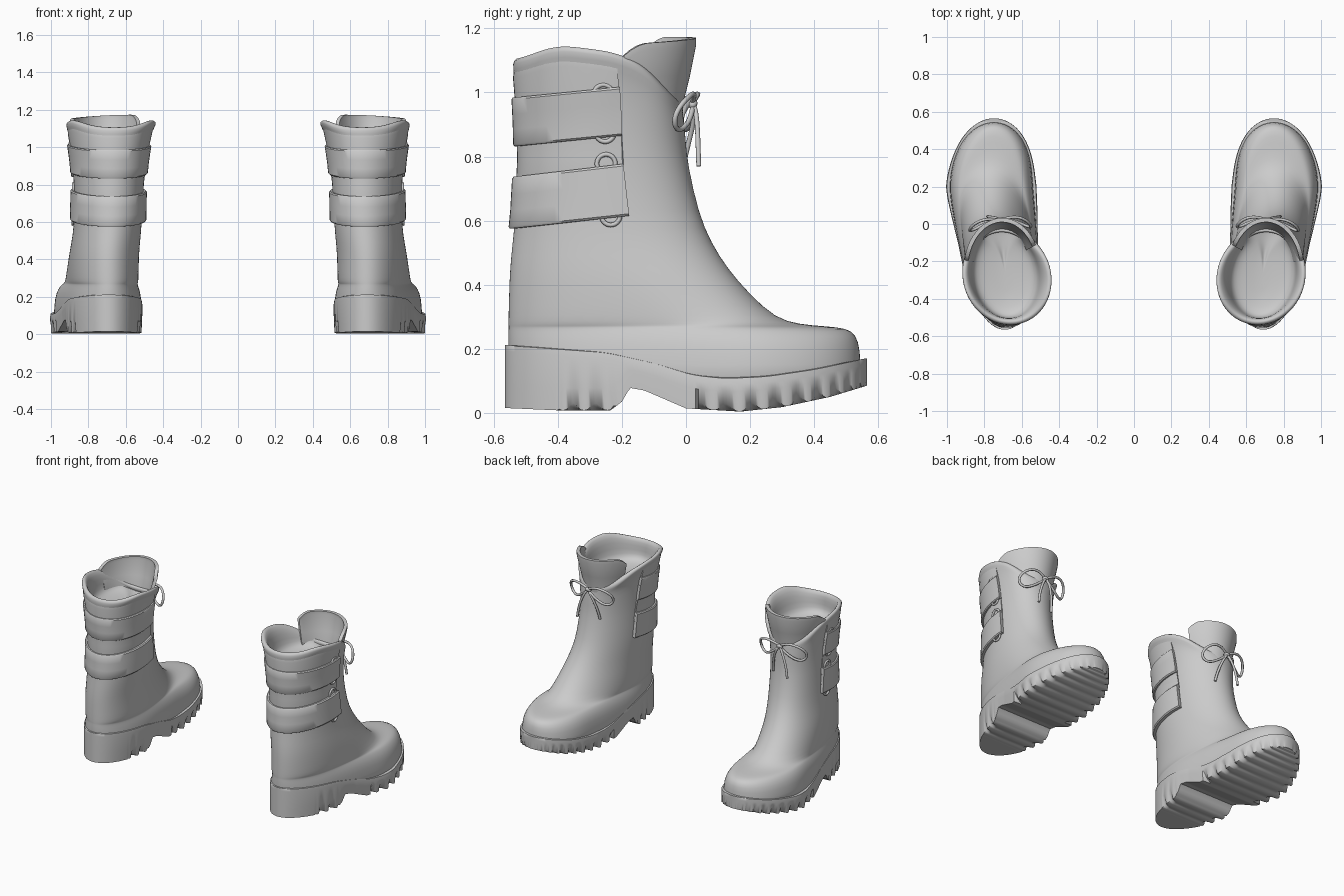
import bpy, bmesh, math
from mathutils import Vector

if "Cube" in bpy.data.objects:
    bpy.data.objects.remove(bpy.data.objects["Cube"])

rubber = bpy.data.materials.new("light_grey")
rubber.diffuse_color = (0.6, 0.6, 0.6, 1)
rubber.use_nodes = True
rubber.node_tree.nodes["Principled BSDF"].inputs["Base Color"].default_value = rubber.diffuse_color


def lerp_table(table, v):
    """Linear lookup in rows of (key, value, value...)."""
    if v <= table[0][0]:
        return table[0][1:]
    for a, b in zip(table, table[1:]):
        if v <= b[0]:
            f = (v - a[0]) / (b[0] - a[0])
            return [p + (q - p) * f for p, q in zip(a[1:], b[1:])]
    return table[-1][1:]


def smoothed(table, v, r):
    return sum(lerp_table(table, v + r * k)[0] for k in (-1, -.5, 0, .5, 1)) / 5


# foot centre line: y -> x
CENTRE = [(-.56, .69), (-.2, .715), (.2, .766), (.57, .747)]
# upper outline by height: z, back y, front y, back width, front width, x shift, squareness
LEVELS = [
    (.088, -.545, .545, .188, .248, 0, 3), (.10, -.55, .548, .188, .248, 0, 3),
    (.20, -.556, .545, .186, .242, 0, 2.9),
    (.243, -.556, .532, .182, .218, 0, 2.7), (.264, -.555, .505, .18, .198, 0, 2.6),
    (.27, -.555, .44, .18, .19, 0, 2.5), (.276, -.555, .355, .18, .19, 0, 2.4),
    (.295, -.555, .28, .18, .193, 0, 2.3),
    (.37, -.553, .20, .18, .19, 0, 2.1), (.45, -.55, .13, .18, .185, -.003, 2),
    (.53, -.542, .08, .18, .18, -.012, 2), (.62, -.532, .04, .18, .18, -.018, 2),
    (.78, -.523, .005, .18, .18, -.02, 2), (.90, -.525, 0, .188, .188, -.022, 2),
    (1.0, -.53, -.005, .203, .2, -.022, 2), (1.06, -.537, -.01, .225, .218, -.026, 2),
    (1.1, -.543, -.01, .248, .24, -.031, 2)]
# height of the collar rim along y
RIM = [(-.54, 1.088), (-.4, 1.138), (-.22, 1.115), (-.12, 1.07), (-.05, .98), (0, .95)]


def shaft(z, t, off=0, rim=True):
    """Point on the boot surface at height z and angle t (0 = front), pushed out by off."""
    yb, yf, wb, wf, dx, p = lerp_table(LEVELS, z)
    s, side = math.cos(t), (1 if math.sin(t) >= 0 else -1)
    y = (yb + yf) / 2 + s * ((yf - yb) / 2 + off * (.75 if off > 0 else 1))
    w = wb + (wf - wb) * (s + 1) / 2 + off
    x = smoothed(CENTRE, y, .06) + dx + side * w * math.sqrt(max(0, 1 - abs(s) ** p))
    if rim and z > .78:
        z = .78 + (z - .78) * (smoothed(RIM, y, .04) - .78) / .32
    return Vector((x, y, z))


def loft(name, rings, side, subsurf=0, angle=40):
    """Skin closed rings of points and cap both ends."""
    bm = bmesh.new()
    rows = [[bm.verts.new((p[0] * side, p[1], p[2])) for p in r] for r in rings]
    n = len(rows[0])
    for a, b in zip(rows, rows[1:]):
        for i in range(n):
            j = (i + 1) % n
            bm.faces.new((a[i], a[j], b[j], b[i]))
    bm.faces.new(rows[0])
    bm.faces.new(rows[-1])
    bmesh.ops.recalc_face_normals(bm, faces=bm.faces)
    me = bpy.data.meshes.new(name)
    bm.to_mesh(me)
    bm.free()
    me.materials.append(rubber)
    for f in me.polygons:
        f.use_smooth = True
    me.set_sharp_from_angle(angle=math.radians(angle))
    ob = bpy.data.objects.new(name, me)
    bpy.context.collection.objects.link(ob)
    if subsurf:
        ob.modifiers.new("smooth", 'SUBSURF').levels = subsurf
        ob.modifiers["smooth"].render_levels = subsurf
    return ob


def tube(name, pts, side, r=.008, cyclic=False):
    cu = bpy.data.curves.new(name, 'CURVE')
    cu.dimensions = '3D'
    cu.bevel_depth, cu.bevel_resolution, cu.use_fill_caps = r, 2, True
    sp = cu.splines.new('NURBS')
    sp.points.add(len(pts) - 1)
    for q, p in zip(sp.points, pts):
        q.co = (p[0] * side, p[1], p[2], 1)
    sp.use_cyclic_u, sp.use_endpoint_u = cyclic, not cyclic
    sp.order_u, sp.resolution_u = 4, 5
    cu.materials.append(rubber)
    bpy.context.collection.objects.link(bpy.data.objects.new(name, cu))


def upper(side):
    n = 48
    ang = [2 * math.pi * i / n for i in range(n)]
    rings = [[shaft(lv[0], t) for t in ang] for lv in LEVELS]
    # rolled rim and the inside of the collar
    for z, off, up in ((1.1, -.012, .014), (1.1, -.032, .008), (1.06, -.035, 0)):
        rings.append([shaft(z, t, off) + Vector((0, 0, up)) for t in ang])
    # lining running down into a shallow bowl
    for z, off in ((1.0, -.026), (.975, -.045), (.962, -.08), (.955, -.13), (.953, -.16)):
        row = [shaft(z, t, off, False) for t in ang]
        for p, q in zip(row, rings[-1]):
            p.z = min(p.z, q.z - .004)
        rings.append(row)
    loft("boot_upper", rings, side, 1, 180)


# sole edge heights along y
SOLE_TOP = [(-.56, .21), (-.25, .188), (-.1, .155), (.02, .118), (.12, .107), (.25, .113),
            (.4, .135), (.565, .17)]
SOLE_BOTTOM = [(-.56, .015), (-.4, .008), (-.235, .008), (-.2, .035), (-.175, .078), (-.13, .07),
               (0, .014), (.17, .004), (.3, .018), (.45, .05), (.565, .085)]


def sole(side):
    rings, n = [], 180
    for i in range(n + 1):
        t = .02 + (math.pi - .04) * i / n
        s = -math.cos(t)
        y = .565 * s
        w = lerp_table([(-.56, .19), (-.35, .203), (-.1, .214), (.2, .248), (.56, .247)], y)[0]
        w *= math.sqrt(1 - abs(s) ** 2.9)
        cx = smoothed(CENTRE, y, .06)
        top, bot = smoothed(SOLE_TOP, y, .03), lerp_table(SOLE_BOTTOM, y)[0]
        # soft lug scallops under the heel front and around the forefoot
        zone = -.4 < y < -.22 or y > .03
        k = (.5 + .5 * math.cos(42 * t)) ** 1.5 if zone else 0
        mid = bot + min(.07, (top - bot) * .6)
        half = [(.93, top + .002), (.985, top), (1, top - .018), (1, mid),
                (.985 - .1 * k, bot + .022 * k), (.76, bot)]
        ring = [(cx + w * f, y, z) for f, z in half] + [(cx - w * f, y, z) for f, z in half[::-1]]
        rings.append(ring)
    loft("boot_sole", rings, side, 0, 50)


def band(name, side, z_back, z_front, height, off, rim=False):
    """Strip wrapped round the back of the shaft, both ends at the side seams."""
    rings = []
    for i in range(37):
        t = math.radians(77 + 206 * i / 36)
        z0 = z_back + (z_front - z_back) * (math.cos(t) + 1) / 1.22
        rows = [z0 + height * f for f in (0, .04, .35, .65, .96, 1)]
        outs = [off - .006, off, off, off, off, off - .006]
        ring = [shaft(z, t, o, rim) for z, o in zip(rows, outs)]
        ring += [shaft(z, t, -.012, rim) for z in (rows[-1], rows[0])]
        rings.append(ring)
    loft(name, rings, side)


def tongue(side):
    rings = []
    for i in range(29):
        a = math.radians(-62 + 142 * i / 28)
        end = max(0, abs(i - 14) / 14 - .75) / .25      # rounded upper corners
        top = 1.158 - .01 * math.sin(a) + .012 * math.cos(a) - .035 * end ** 2
        ring = []
        for inner in (0, 1):
            prof = [(.9, .005), (.97, .01), (1.05, .03), (top - .02, .05), (top, .05)]
            for z, flare in (prof[::-1] if inner else prof):
                r = flare - .022 * inner
                ring.append((.705 + (.155 + r) * math.sin(a), -.24 + (.222 + r) * math.cos(a), z))
        rings.append(ring)
    loft("tongue", rings, side, 0, 60)


def bow(side):
    cx = .715
    for m, nm in ((1, "outer"), (-1, "inner")):
        d = 0 if m > 0 else .02
        tube("bow_loop_" + nm, [(cx + m * x, y + d * min(1, x * 10), z) for x, y, z in (
            (0, .018, .965), (.05, .032, 1.0), (.13, .018, 1.0), (.18, -.045, .93),
            (.13, -.028, .86), (.06, .016, .91), (0, .022, .96))], side)
        tube("bow_tail_" + nm, [(cx + m * x, y, z) for x, y, z in (
            (0, .022, .965), (.03, .038, .93), (.06, .022 + .014 * m, .86),
            (.068, .016 + .024 * m, .77))], side)
    tube("bow_knot", [(cx - .016, .02, .962), (cx, .027, .968), (cx + .016, .02, .962),
                      (cx, .02, .958)], side, .012, True)


for side in (1, -1):
    upper(side)
    sole(side)
    tongue(side)
    band("back_panel", side, .64, .64, .43, .005, True)
    band("upper_strap", side, .832, .865, .152, .021)
    band("lower_strap", side, .575, .615, .162, .023)
    bow(side)
    # buckle rings tucked under the straps, peeking out at the edges
    for z in (.995, .875, .778, .615):
        c = shaft(z, math.radians(88), .009, False)
        ring = [(c.x, c.y + .03 * math.cos(a), c.z + .03 * math.sin(a))
                for a in [math.pi * k / 6 for k in range(12)]]
        tube("buckle_ring", ring, side, .007, True)
